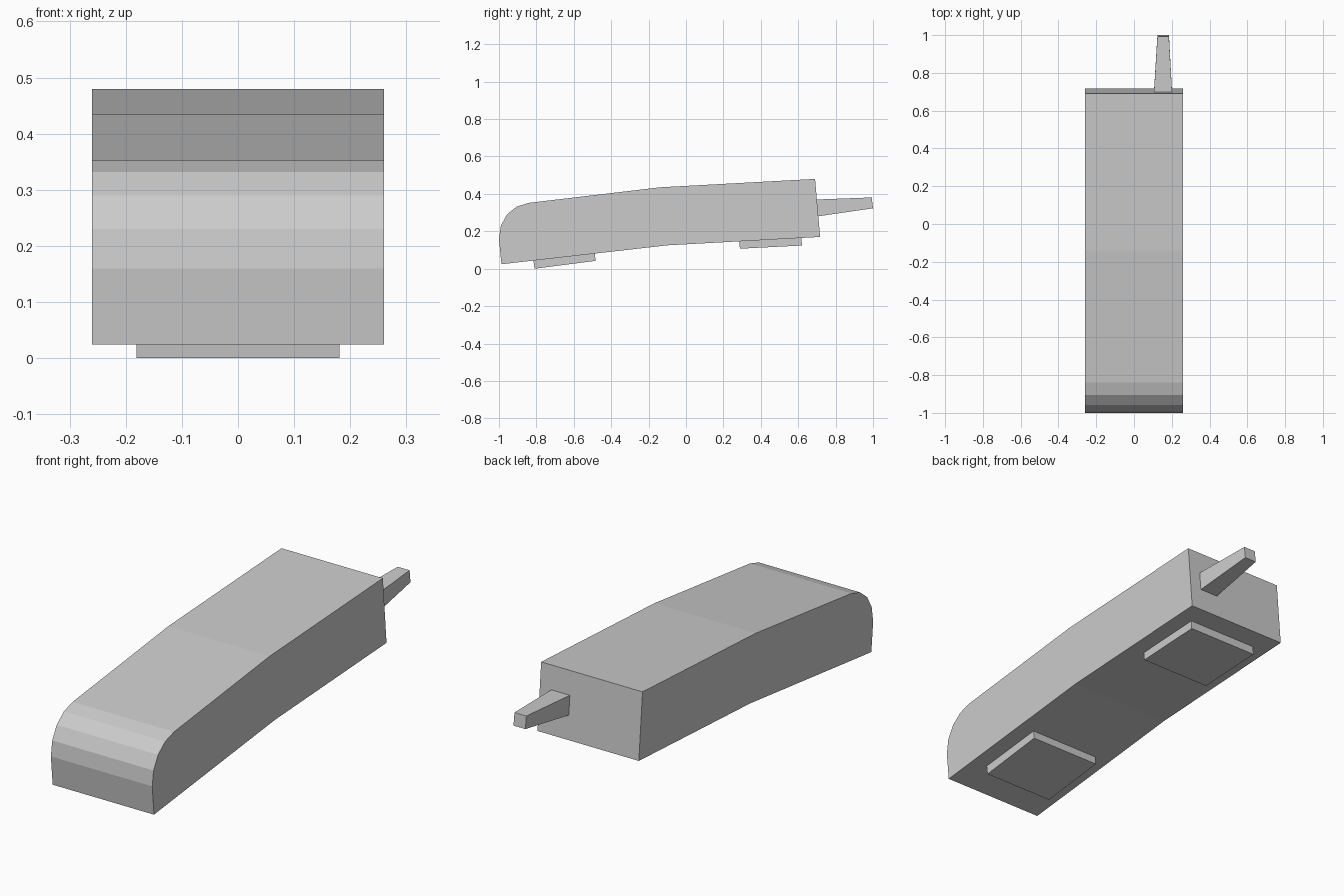
import bpy
import bmesh

cube = bpy.data.objects.get("Cube")
if cube:
    bpy.data.objects.remove(cube, do_unlink=True)

# Single plain material
grey = bpy.data.materials.new("light_grey")
grey.use_nodes = True
colour = (0.6, 0.6, 0.6, 1)
grey.diffuse_color = colour
grey.node_tree.nodes["Principled BSDF"].inputs["Base Color"].default_value = colour


def finish(name, bm):
    bmesh.ops.recalc_face_normals(bm, faces=bm.faces)
    mesh = bpy.data.meshes.new(name)
    bm.to_mesh(mesh)
    bm.free()
    mesh.materials.append(grey)
    obj = bpy.data.objects.new(name, mesh)
    bpy.context.collection.objects.link(obj)
    return obj


def extrude_profile(name, profile, half_width):
    """Sweep a side profile of (y, z) points across the width."""
    bm = bmesh.new()
    face = bm.faces.new([bm.verts.new((-half_width, y, z)) for y, z in profile])
    swept = bmesh.ops.extrude_face_region(bm, geom=[face], use_keep_orig=True)
    verts = [v for v in swept["geom"] if isinstance(v, bmesh.types.BMVert)]
    bmesh.ops.translate(bm, verts=verts, vec=(2 * half_width, 0, 0))
    return finish(name, bm)


def taper(name, base, tip):
    """Join two four-sided rings into a closed tapered bar."""
    bm = bmesh.new()
    a, b = [[bm.verts.new(p) for p in ring] for ring in (base, tip)]
    bm.faces.new(a)
    bm.faces.new(b)
    for i in range(4):
        j = (i + 1) % 4
        bm.faces.new((a[i], a[j], b[j], b[i]))
    return finish(name, bm)


def ring(x0, x1, low, high):
    return [(x0, *low), (x1, *low), (x1, *high), (x0, *high)]


# Bent body with a rounded upper front edge
extrude_profile("body", [
    (-0.987, 0.024), (-0.10, 0.125), (0.717, 0.17), (0.69, 0.48),
    (-0.14, 0.435), (-0.84, 0.352), (-0.905, 0.332), (-0.957, 0.29),
    (-0.99, 0.23), (-1.0, 0.16)], 0.26)

# Thin pads following the slope of the underside
extrude_profile("front_pad", [
    (-0.81, 0.0), (-0.483, 0.042), (-0.488, 0.085), (-0.816, 0.046)], 0.181)
extrude_profile("rear_pad", [
    (0.288, 0.107), (0.62, 0.124), (0.617, 0.167), (0.285, 0.149)], 0.181)

# Off-centre tapered peg at the back
taper("rear_peg",
      ring(0.106, 0.201, (0.705, 0.28), (0.70, 0.37)),
      ring(0.124, 0.185, (1.0, 0.323), (0.993, 0.381)))
